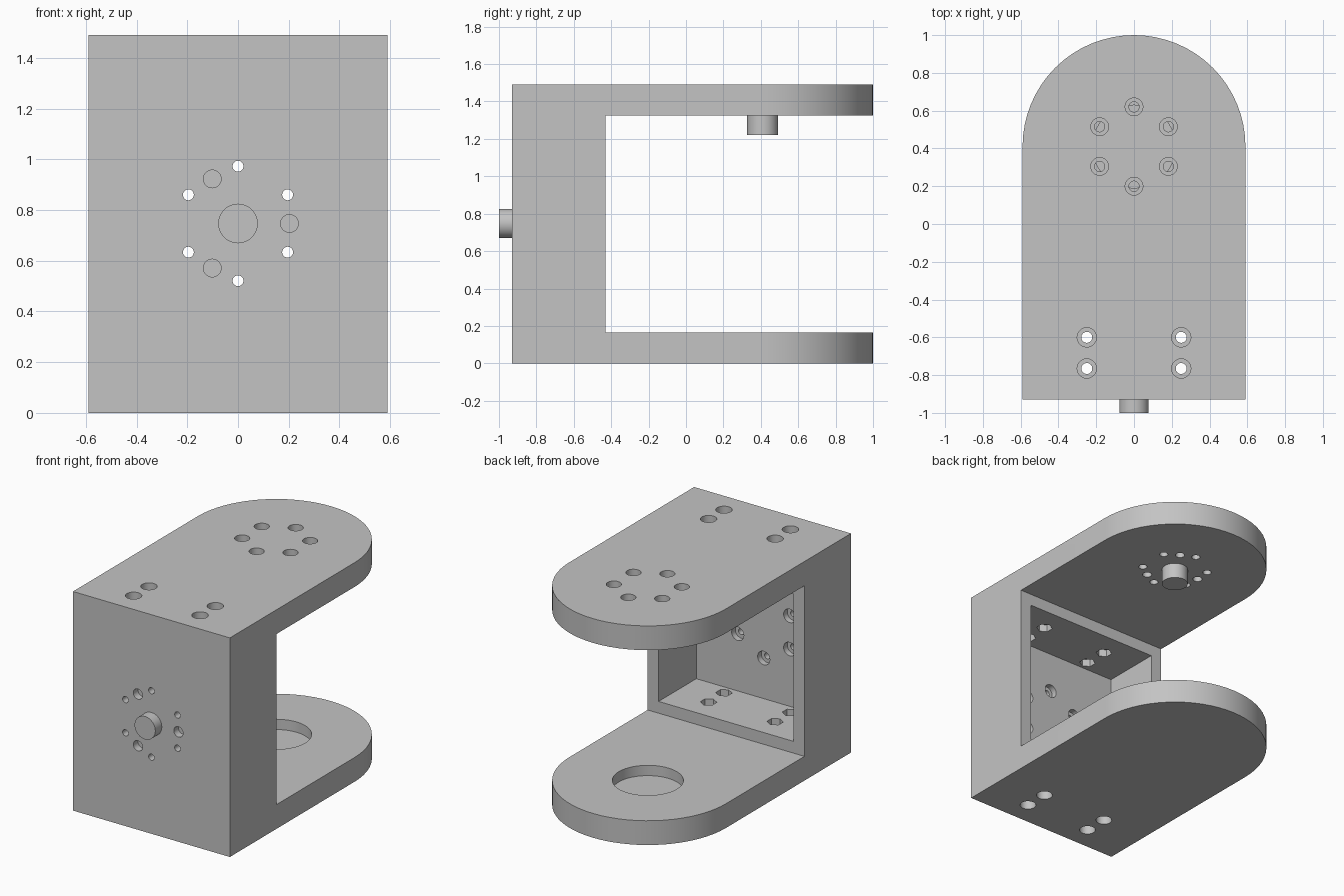
import bpy, bmesh, math
from mathutils import Matrix, Vector

if "Cube" in bpy.data.objects:
    bpy.data.objects.remove(bpy.data.objects["Cube"])

W, FRONT, INNER, H = 0.59, -0.93, -0.43, 1.49   # half width, front face, arm root, height
ARM_Y, LOW, HIGH = 0.41, 0.165, 1.325           # arm pivot and arm inner faces
FACE_Z = 0.747                                  # centre of the front bolt circle

grey = bpy.data.materials.new("matte_grey")
grey.diffuse_color = (0.55, 0.55, 0.55, 1)
grey.use_nodes = True
grey.node_tree.nodes["Principled BSDF"].inputs["Base Color"].default_value = grey.diffuse_color


def finish(name, bm):
    bmesh.ops.recalc_face_normals(bm, faces=bm.faces)
    me = bpy.data.meshes.new(name)
    bm.to_mesh(me)
    bm.free()
    ob = bpy.data.objects.new(name, me)
    bpy.context.collection.objects.link(ob)
    me.materials.append(grey)
    return ob


def add_box(bm, lo, hi):
    lo, hi = Vector(lo), Vector(hi)
    mat = Matrix.Translation((lo + hi) / 2) @ Matrix.Diagonal((*(hi - lo), 1))
    bmesh.ops.create_cube(bm, size=1, matrix=mat)


def add_cyl(bm, p, q, r, n=32):
    p, q = Vector(p), Vector(q)
    rot = (q - p).to_track_quat('Z', 'Y').to_matrix().to_4x4()
    bmesh.ops.create_cone(bm, cap_ends=True, segments=n, radius1=r, radius2=r,
                          depth=(q - p).length, matrix=Matrix.Translation((p + q) / 2) @ rot)


def ring(r, count, start):
    for i in range(count):
        a = math.radians(start + 360 * i / count)
        yield r * math.cos(a), r * math.sin(a)


def cut(body, bm):
    cutter = finish("cutter", bm)
    cutter.hide_render = True
    mod = body.modifiers.new("cut", 'BOOLEAN')
    mod.operation, mod.solver, mod.object = 'DIFFERENCE', 'EXACT', cutter
    bpy.context.view_layer.objects.active = body
    bpy.ops.object.modifier_apply(modifier=mod.name)
    bpy.data.objects.remove(cutter)


def smooth(ob):
    bpy.ops.object.select_all(action='DESELECT')
    ob.select_set(True)
    bpy.context.view_layer.objects.active = ob
    bpy.ops.object.shade_smooth_by_angle(angle=math.radians(30))


# bracket body: round-ended outline extruded to full height
bm = bmesh.new()
outline = [(-W, FRONT), (W, FRONT)]
outline += [(W * math.cos(math.pi * i / 32), ARM_Y + W * math.sin(math.pi * i / 32)) for i in range(33)]
face = bm.faces.new([bm.verts.new((x, y, 0)) for x, y in outline])
ext = bmesh.ops.extrude_face_region(bm, geom=[face])
bmesh.ops.translate(bm, vec=(0, 0, H), verts=[v for v in ext["geom"] if isinstance(v, bmesh.types.BMVert)])
body = finish("bracket_body", bm)

# gap between the arms, then the pocket in the back of the block
bm = bmesh.new()
add_box(bm, (-1, INNER, LOW), (1, 1.2, HIGH))
cut(body, bm)
bm = bmesh.new()
add_box(bm, (-0.507, -0.835, LOW + 0.08), (0.507, -0.3, HIGH - 0.08))
cut(body, bm)

block_holes = [(sx * 0.25, y) for sx in (-1, 1) for y in (-0.765, -0.6)]

# narrow through holes
bm = bmesh.new()
for x, z in ring(0.226, 6, 30):
    add_cyl(bm, (x, -1, FACE_Z + z), (x, -0.7, FACE_Z + z), 0.0215)
for x, y in ring(0.21, 6, 30):
    add_cyl(bm, (x, ARM_Y + y, 1.2), (x, ARM_Y + y, 1.6), 0.027)
for x, y in block_holes:
    add_cyl(bm, (x, y, -0.1), (x, y, 0.4), 0.029)
    add_cyl(bm, (x, y, 1.1), (x, y, 1.6), 0.029)
cut(body, bm)

# wide counterbores, hex nut pockets, blind holes and the bearing recess
bm = bmesh.new()
for x, z in ring(0.226, 6, 30):
    add_cyl(bm, (x, -0.875, FACE_Z + z), (x, -0.7, FACE_Z + z), 0.046)
for x, z in ring(0.203, 3, 0):
    add_cyl(bm, (x, -1, FACE_Z + z), (x, -0.88, FACE_Z + z), 0.035)
for x, y in ring(0.21, 6, 30):
    add_cyl(bm, (x, ARM_Y + y, 1.40), (x, ARM_Y + y, 1.6), 0.047)
for x, y in ring(0.19, 3, 60):
    add_cyl(bm, (x, ARM_Y + y, 1.2), (x, ARM_Y + y, 1.375), 0.03)
for x, y in block_holes:
    add_cyl(bm, (x, y, -0.1), (x, y, 0.09), 0.051)
    add_cyl(bm, (x, y, 1.40), (x, y, 1.6), 0.051)
    add_cyl(bm, (x, y, 0.195), (x, y, 0.3), 0.051, 6)
    add_cyl(bm, (x, y, 1.19), (x, y, 1.295), 0.051, 6)
add_cyl(bm, (0, ARM_Y, 0.095), (0, ARM_Y, 0.3), 0.219, 64)
cut(body, bm)
smooth(body)

# locating pegs on the front face and under the upper arm
for name, p, q, r in (("front_peg", (0, FRONT, FACE_Z), (0, -1, FACE_Z), 0.078),
                      ("arm_peg", (0, ARM_Y, HIGH), (0, ARM_Y, 1.22), 0.083)):
    bm = bmesh.new()
    add_cyl(bm, p, q, r, 48)
    smooth(finish(name, bm))
